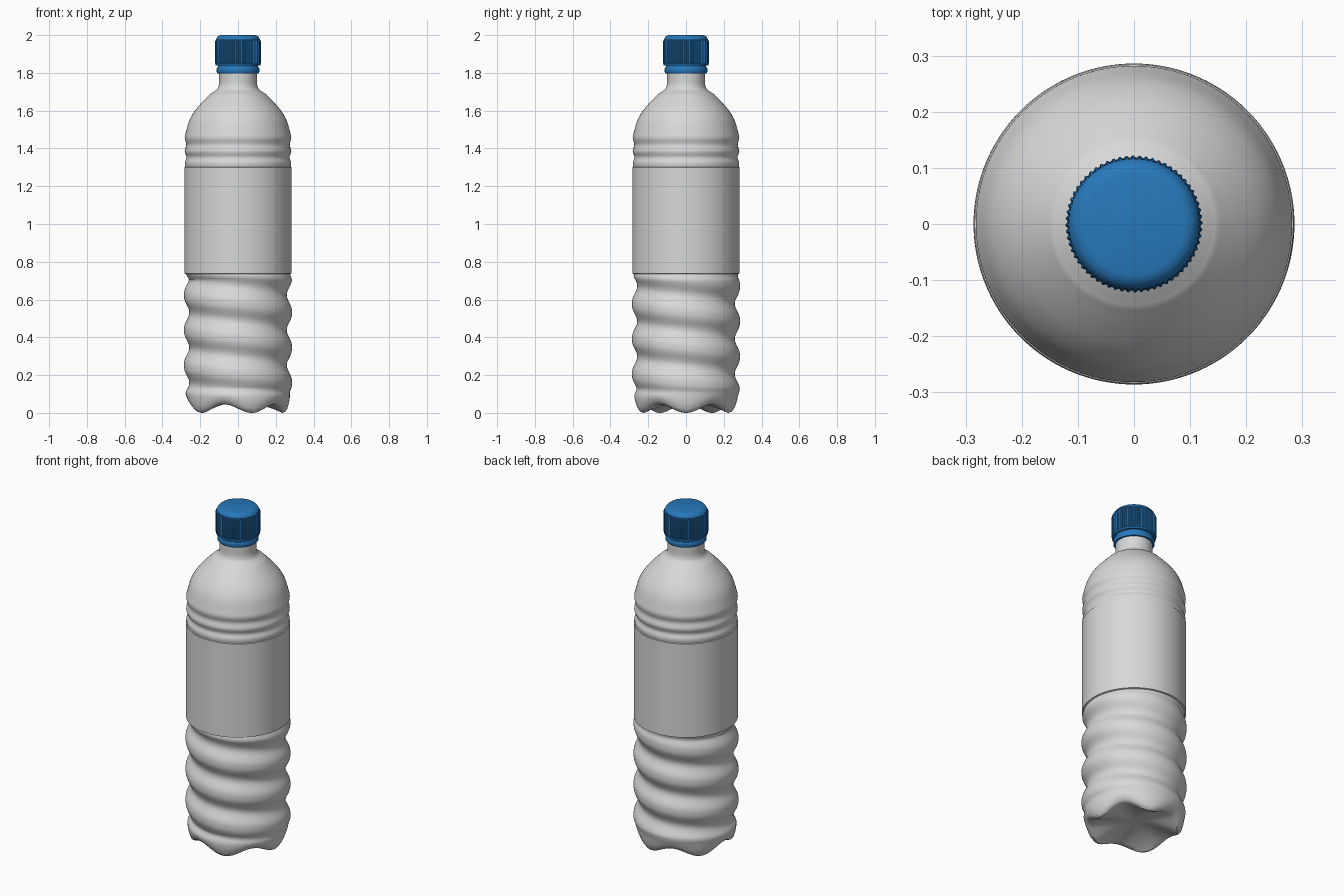
import bpy
from math import sin, cos, pi, radians

cube = bpy.data.objects.get("Cube")
if cube:
    bpy.data.objects.remove(cube, do_unlink=True)


def material(name, rgb):
    mat = bpy.data.materials.new(name)
    mat.use_nodes = True
    color = (*rgb, 1)
    mat.diffuse_color = color
    bsdf = mat.node_tree.nodes["Principled BSDF"]
    bsdf.inputs["Base Color"].default_value = color
    bsdf.inputs["Roughness"].default_value = 0.5
    return mat


pale_grey = material("pale grey plastic", (0.68, 0.69, 0.68))
blue = material("blue plastic", (0.02, 0.19, 0.5))


def lathe(name, rings, segments, mat, bottom=None, top=None):
    """Skin rings, each a function of angle giving (radius, height)."""
    verts, faces = [], []
    for ring in rings:
        for i in range(segments):
            a = 2 * pi * i / segments
            r, z = ring(a)
            verts.append((r * cos(a), r * sin(a), z))
    for k in range(len(rings) - 1):
        for i in range(segments):
            j = (i + 1) % segments
            lo, hi = k * segments, (k + 1) * segments
            faces.append((lo + i, lo + j, hi + j, hi + i))
    last = (len(rings) - 1) * segments
    if bottom is not None:
        verts.append((0, 0, bottom))
        c = len(verts) - 1
        faces += [((i + 1) % segments, i, c) for i in range(segments)]
    if top is not None:
        verts.append((0, 0, top))
        c = len(verts) - 1
        faces += [(last + i, last + (i + 1) % segments, c) for i in range(segments)]
    mesh = bpy.data.meshes.new(name)
    mesh.from_pydata(verts, [], faces)
    mesh.materials.append(mat)
    obj = bpy.data.objects.new(name, mesh)
    bpy.context.collection.objects.link(obj)
    bpy.ops.object.select_all(action="DESELECT")
    obj.select_set(True)
    bpy.context.view_layer.objects.active = obj
    bpy.ops.object.shade_smooth_by_angle(angle=radians(35))
    return obj


def plain(r, z):
    return lambda a: (r, z)


def smooth_profile(points, steps=5):
    """Catmull-Rom curve through (radius, height) points."""
    pts = [points[0]] + points + [points[-1]]
    out = []
    for p0, p1, p2, p3 in zip(pts, pts[1:], pts[2:], pts[3:]):
        for s in range(steps):
            t = s / steps
            out.append(tuple(
                0.5 * (2 * b + (c - a) * t + (2 * a - 5 * b + 4 * c - d) * t * t
                       + (3 * b - a - 3 * c + d) * t ** 3)
                for a, b, c, d in zip(p0, p1, p2, p3)))
    return out + [points[-1]]


# Five-footed base
def lobe(a):
    return 0.5 + 0.5 * cos(5 * a)


def under(t):
    return lambda a: (0.235 * t, 0.055 * (1 - t * t) + 0.045 * (1 - lobe(a)) * t * t)


def corner(r, z, lift):
    return lambda a: (r, z + lift * (1 - lobe(a)))


rings = [under(k / 10) for k in range(1, 11)]
rings += [corner(0.249, 0.005, 0.045), corner(0.261, 0.022, 0.04),
          corner(0.269, 0.05, 0.025), corner(0.274, 0.08, 0.01)]

# Spiral grip
PITCH, FRONT_GROOVE = 0.186, 0.485


def grip(z):
    fade = max(0, min(1, (z - 0.09) / 0.04, (0.735 - z) / 0.03))

    def ring(a):
        groove = FRONT_GROOVE - PITCH * (a + pi / 2) / (2 * pi)
        wave = (0.5 + 0.5 * cos(2 * pi * (z - groove) / PITCH)) ** 1.3
        return 0.276 + fade * (0.010 - 0.028 * wave), z
    return ring


rings += [grip(0.1 + 0.635 * k / 84) for k in range(85)]

# Label band, ribs, shoulder and neck
rings += [plain(0.284, 0.738), plain(0.284, 1.02), plain(0.284, 1.3)]
upper = [(0.279, 1.302), (0.281, 1.325), (0.273, 1.353), (0.282, 1.385),
         (0.274, 1.42), (0.282, 1.455), (0.275, 1.49), (0.257, 1.55),
         (0.228, 1.6), (0.19, 1.645), (0.148, 1.688)]
neck = [(0.143, 1.691), (0.13, 1.7), (0.111, 1.714), (0.102, 1.735),
        (0.1, 1.76), (0.1, 1.82)]
rings += [plain(r, z) for r, z in smooth_profile(upper) + smooth_profile(neck, 3)]
lathe("bottle_body", rings, 120, pale_grey, bottom=0.055, top=1.82)

# Tamper ring
lathe("cap_ring", [plain(r, z) for r, z in
      [(0.1, 1.798), (0.109, 1.798), (0.113, 1.805), (0.113, 1.823),
       (0.109, 1.83), (0.1, 1.83)]], 96, blue)

# Fluted screw cap
FLUTES = 64


def fluted(r, z):
    def ring(a):
        step = round(a * FLUTES * 4 / (2 * pi)) % 4
        return (r if step < 2 else r - 0.005), z
    return ring


cap = [plain(0.106, 1.825), plain(0.106, 1.838), plain(0.119, 1.838), plain(0.119, 1.848),
       fluted(0.122, 1.85), fluted(0.122, 1.967),
       plain(0.116, 1.978), plain(0.111, 1.988), plain(0.103, 1.996), plain(0.09, 2.0)]
lathe("screw_cap", cap, FLUTES * 4, blue, bottom=1.825, top=2.0)
